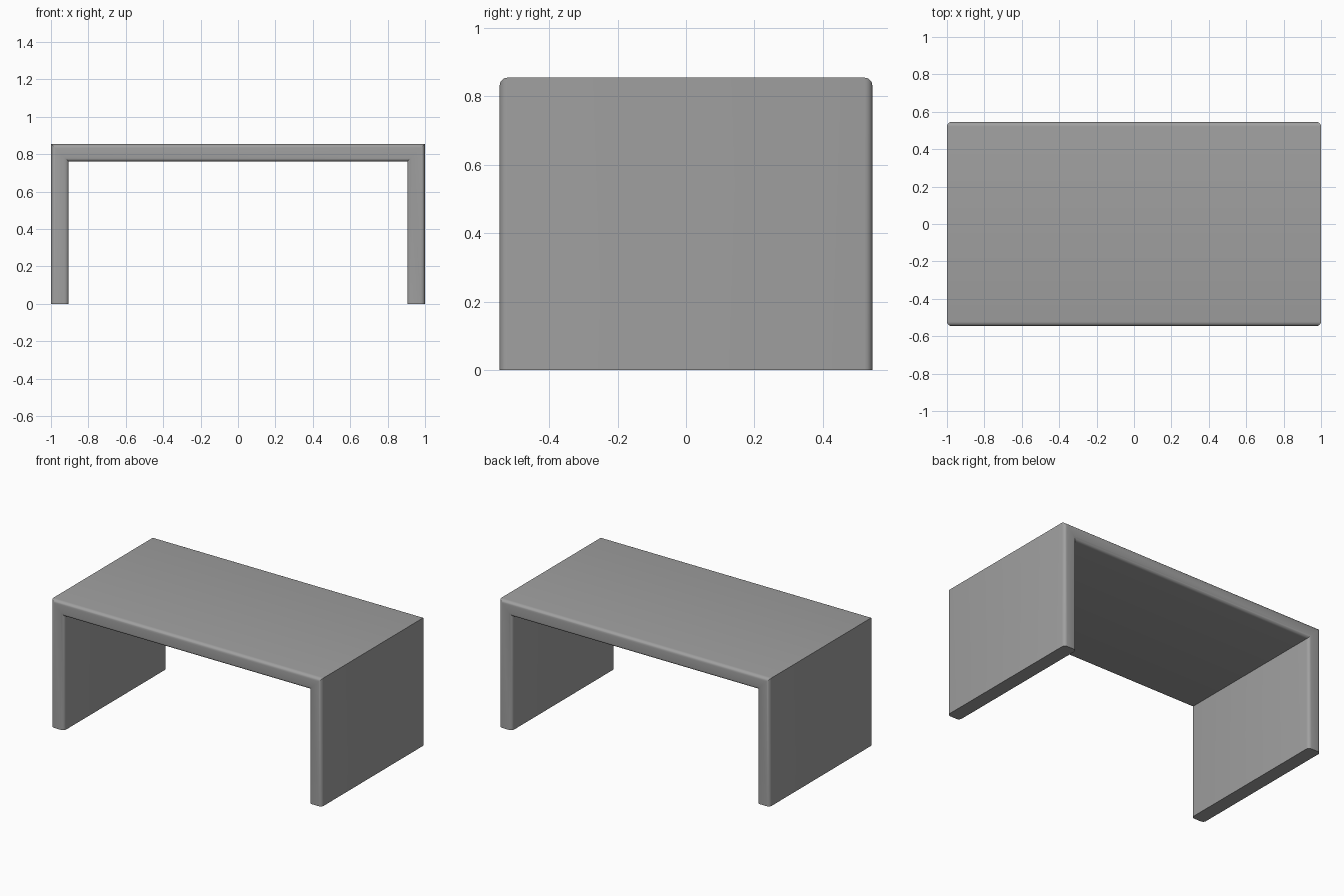
import bpy
import bmesh
from mathutils import Vector

cube = bpy.data.objects.get("Cube")
if cube:
    bpy.data.objects.remove(cube, do_unlink=True)

HALF_WIDTH, HALF_DEPTH, HEIGHT = 1.0, 0.545, 0.855
THICKNESS, ROUNDING = 0.095, 0.023

# Single grey finish
grey = bpy.data.materials.new("grey")
colour = (0.35, 0.35, 0.35, 1.0)
grey.diffuse_color = colour
grey.use_nodes = True
grey.node_tree.nodes["Principled BSDF"].inputs["Base Color"].default_value = colour

# Table: an inverted U profile swept from front to back
inner, under = HALF_WIDTH - THICKNESS, HEIGHT - THICKNESS
half = [(inner, under), (inner, 0), (HALF_WIDTH, 0), (HALF_WIDTH, HEIGHT)]
profile = half + [(-x, z) for x, z in reversed(half)]

bm = bmesh.new()
face = bm.faces.new([bm.verts.new((x, -HALF_DEPTH, z)) for x, z in profile])
swept = bmesh.ops.extrude_face_region(bm, geom=[face], use_keep_orig=True)
moved = [v for v in swept["geom"] if isinstance(v, bmesh.types.BMVert)]
bmesh.ops.translate(bm, vec=Vector((0, 2 * HALF_DEPTH, 0)), verts=moved)
bmesh.ops.recalc_face_normals(bm, faces=bm.faces[:])

# Round the front and back rims, leaving the feet square
rims = [e for e in bm.edges
        if abs(e.verts[0].co.y - e.verts[1].co.y) < 0.001
        and max(v.co.z for v in e.verts) > 0.001]
bmesh.ops.bevel(bm, geom=rims, offset=ROUNDING, segments=5, profile=0.5,
                affect='EDGES', clamp_overlap=True)
bmesh.ops.recalc_face_normals(bm, faces=bm.faces[:])

mesh = bpy.data.meshes.new("table")
bm.to_mesh(mesh)
bm.free()
mesh.materials.append(grey)
table = bpy.data.objects.new("table", mesh)
bpy.context.collection.objects.link(table)

bpy.ops.object.select_all(action='DESELECT')
table.select_set(True)
bpy.context.view_layer.objects.active = table
bpy.ops.object.shade_smooth_by_angle(angle=0.6)
